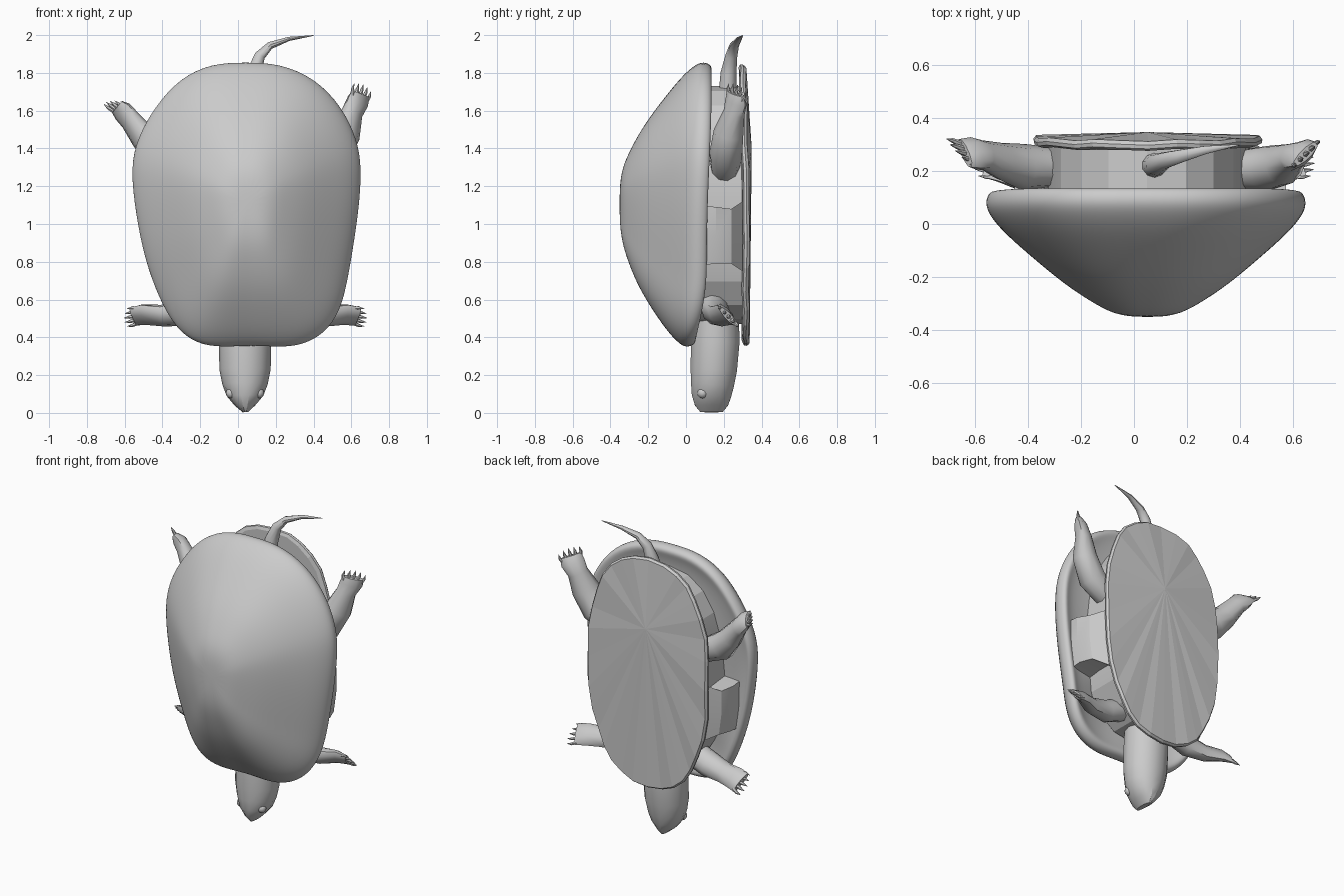
import bpy, bmesh, math
from mathutils import Vector


def skin(bm, rings):
    """Join closed rings of points into a capped tube."""
    vs = [[bm.verts.new(p) for p in r] for r in rings]
    n = len(vs[0])
    for a, b in zip(vs, vs[1:]):
        for i in range(n):
            j = (i + 1) % n
            bm.faces.new((a[i], a[j], b[j], b[i]))
    bm.faces.new(vs[0])
    bm.faces.new(vs[-1])


def tube(bm, sections, wide, n=12):
    """Oval tube through (x, y, z, wide radius, thin radius)."""
    pts = [Vector(s[:3]) for s in sections]
    rings = []
    for i, s in enumerate(sections):
        t = (pts[min(i + 1, len(pts) - 1)] - pts[max(i - 1, 0)]).normalized()
        w = Vector(wide)
        u = (w - t * w.dot(t)).normalized()
        v = t.cross(u)
        rings.append([pts[i] + u * s[3] * math.cos(a) + v * s[4] * math.sin(a)
                      for a in (2 * math.pi * k / n for k in range(n))])
    skin(bm, rings)


def finish(bm, name, angle=35, subsurf=0):
    bmesh.ops.recalc_face_normals(bm, faces=bm.faces)
    me = bpy.data.meshes.new(name)
    bm.to_mesh(me)
    bm.free()
    ob = bpy.data.objects.new(name, me)
    bpy.context.collection.objects.link(ob)
    if subsurf:
        m = ob.modifiers.new("Subdivision", 'SUBSURF')
        m.levels = m.render_levels = subsurf
        me.polygons.foreach_set("use_smooth", [True] * len(me.polygons))
    elif angle:
        bpy.ops.object.select_all(action='DESELECT')
        ob.select_set(True)
        bpy.context.view_layer.objects.active = ob
        bpy.ops.object.shade_smooth_by_angle(angle=math.radians(angle))
    return ob


def oval(rx, rz, y, n=32, cx=0.05, cz=1.1, p=2.4, taper=0.0):
    """Superellipse outline in the xz plane."""
    out = []
    for k in range(n):
        a = 2 * math.pi * k / n
        c, s = math.cos(a), math.sin(a)
        x = math.copysign(abs(c) ** (2 / p), c) * (1 + taper * s)
        z = math.copysign(abs(s) ** (2 / p), s)
        out.append(Vector((cx + rx * x, y, cz + rz * z)))
    return out


# Domed upper shell: irregular outline shrunk ring by ring to the apex
outline = [(0.04, 1.855), (0.22, 1.85), (0.41, 1.77), (0.55, 1.62), (0.63, 1.45),
           (0.655, 1.3), (0.64, 1.08), (0.605, 0.85), (0.575, 0.68), (0.54, 0.54),
           (0.46, 0.42), (0.33, 0.355), (0.2, 0.35), (0.07, 0.36), (-0.08, 0.348),
           (-0.22, 0.365), (-0.33, 0.45), (-0.42, 0.61), (-0.495, 0.82), (-0.54, 1.05),
           (-0.57, 1.3), (-0.53, 1.46), (-0.44, 1.62), (-0.31, 1.77), (-0.14, 1.85)]


def shell_ring(s, f, back=0.0):
    """Flanks are slimmer and the head end fuller than a plain scaling."""
    bulge = 0.05 * math.sin(math.pi * min(s, 1)) if not back else 0
    ring = []
    for x, z in outline:
        rim = 0.065 * min(1, max(0, (z - 0.33) / 0.3)) + 0.025 * min(1, max(0, (z - 1) / 0.6))
        y = -0.352 + (rim + 0.352) * f + back
        sz = s + bulge if z < 1.12 else s
        ring.append((0.05 + (x - 0.05) * (s - bulge * 0.7), y, 1.12 + (z - 1.12) * sz))
    return ring


bm = bmesh.new()
skin(bm, [shell_ring(s, f, b) for s, f, b in (
    (0.1, 0, 0), (0.24, 0.03, 0), (0.38, 0.135, 0), (0.55, 0.29, 0), (0.75, 0.54, 0),
    (0.89, 0.73, 0), (0.97, 0.87, 0), (1.01, 0.985, 0), (0.99, 1, 0.04),
    (0.95, 1, 0.05), (0.88, 1, 0.025), (0.6, 1, 0.01), (0.1, 1, 0.01))])
finish(bm, "upper_shell", subsurf=2)

# Body wall between the two shells
bm = bmesh.new()
skin(bm, [oval(0.39, 0.63, 0.05, 20), oval(0.39, 0.63, 0.3, 20)])
finish(bm, "body", 15)

# Flat lower shell: thin wavy rim plus a slightly raised faceted fan
bm = bmesh.new()
rings = [oval(0.405, 0.725, 0.28, taper=0.04), oval(0.432, 0.743, 0.288, taper=0.04),
         oval(0.435, 0.745, 0.302, taper=0.04), oval(0.425, 0.735, 0.316, taper=0.04)]
for r in rings:
    for i, p in enumerate(r):
        p.y += 0.018 * min(1, (1.84 - p.z) / 0.7) + 0.004 * math.sin(i * 2.1)
        p.x += 0.005 * math.sin(i * 1.7)
skin(bm, rings)
bm.faces.ensure_lookup_table()
bmesh.ops.poke(bm, faces=[bm.faces[-1]])
bm.verts.ensure_lookup_table()
bm.verts[-1].co = (0.05, 0.348, 1.4)
finish(bm, "lower_shell", 0)

# Bridges joining the shells at the sides
for side, reach, name in ((1, 1.0, "right"), (-1, 0.94, "left")):
    bm = bmesh.new()
    rings = []
    for x0, x1, y, z0, z1 in ((0.3, 0.53, 0.06, 0.78, 1.1), (0.3, 0.53, 0.16, 0.79, 1.09),
                              (0.28, 0.5, 0.24, 0.79, 1.08), (0.25, 0.42, 0.30, 0.75, 1.12)):
        q = ((x0, z0), (x1 - 0.02, z0), (x1, (z0 + z1) / 2), (x1, z1), (x0, z1))
        rings.append([(0.045 + side * reach * x, y, z) for x, z in q])
    skin(bm, rings)
    finish(bm, name + "_bridge", 20)

# Legs with five claws each: path sections, wide axis of the foot, claw direction
legs = {
    "hind_right_leg": ([(0.39, 0.205, 1.29, 0.075, 0.075), (0.5, 0.21, 1.36, 0.09, 0.085),
                        (0.57, 0.225, 1.48, 0.085, 0.075), (0.605, 0.255, 1.59, 0.062, 0.05),
                        (0.635, 0.265, 1.65, 0.072, 0.04), (0.65, 0.265, 1.69, 0.065, 0.02)],
                       (0.65, 0.65, -0.3), (0.25, 0.15, 0.9)),
    "hind_left_leg": ([(-0.3, 0.215, 1.31, 0.075, 0.075), (-0.42, 0.215, 1.37, 0.09, 0.085),
                       (-0.5, 0.235, 1.46, 0.08, 0.065), (-0.57, 0.26, 1.55, 0.065, 0.048),
                       (-0.61, 0.268, 1.595, 0.072, 0.042), (-0.64, 0.268, 1.62, 0.065, 0.022)],
                      (-0.6, 0.65, -0.1), (-0.6, 0.15, 0.5)),
    "front_right_leg": ([(0.2, 0.15, 0.6, 0.08, 0.07), (0.36, 0.155, 0.53, 0.08, 0.065),
                         (0.48, 0.175, 0.515, 0.065, 0.048), (0.57, 0.21, 0.52, 0.07, 0.032),
                         (0.635, 0.225, 0.51, 0.07, 0.018)],
                        (0, 0.7, -0.7), (0.95, 0.1, -0.15)),
    "front_left_leg": ([(-0.1, 0.15, 0.6, 0.08, 0.07), (-0.28, 0.155, 0.53, 0.08, 0.065),
                        (-0.4, 0.175, 0.515, 0.065, 0.048), (-0.5, 0.21, 0.52, 0.07, 0.032),
                        (-0.555, 0.225, 0.51, 0.07, 0.018)],
                       (0, 0.7, -0.7), (-0.95, 0.1, -0.15)),
}
for name, (path, wide, d) in legs.items():
    bm = bmesh.new()
    tube(bm, path, wide, 10)
    finish(bm, name, 45)
    bm = bmesh.new()
    w, d = Vector(wide).normalized(), Vector(d).normalized()
    for i in range(-2, 3):
        a = Vector(path[-1][:3]) + w * 0.027 * i - d * (0.01 + 0.004 * i * i)
        m = a + d * 0.03 + w * 0.006 * i
        e = a + d * 0.06 + w * 0.006 * i
        tube(bm, [(*a, 0.012, 0.012), (*m, 0.009, 0.009), (*e, 0.001, 0.001)], wide, 6)
    finish(bm, name + "_claws")

# Head and neck
bm = bmesh.new()
tube(bm, [(0.04, 0.16, 0.6, 0.13, 0.12), (0.038, 0.155, 0.38, 0.138, 0.132),
          (0.037, 0.147, 0.23, 0.136, 0.126), (0.037, 0.14, 0.15, 0.12, 0.117),
          (0.037, 0.135, 0.09, 0.097, 0.107), (0.038, 0.135, 0.04, 0.055, 0.09),
          (0.04, 0.135, 0.004, 0.015, 0.06)], (1, 0, 0), 14)
finish(bm, "head", 30)

# Eyes, set into the sides of the head
for side, name in ((1, "right_eye"), (-1, "left_eye")):
    bm = bmesh.new()
    bmesh.ops.create_uvsphere(bm, u_segments=14, v_segments=10, radius=0.028)
    bmesh.ops.translate(bm, verts=bm.verts, vec=(0.037 + side * 0.073, 0.088, 0.105))
    finish(bm, name, 60)

# Curved tail
bm = bmesh.new()
tube(bm, [(0.07, 0.22, 1.66, 0.05, 0.05), (0.085, 0.225, 1.8, 0.042, 0.042),
          (0.115, 0.24, 1.89, 0.03, 0.032), (0.17, 0.255, 1.945, 0.02, 0.026),
          (0.27, 0.28, 1.98, 0.011, 0.016), (0.4, 0.3, 1.998, 0.002, 0.002)],
     (0.3, 0.1, -1), 10)
finish(bm, "tail", 40)
